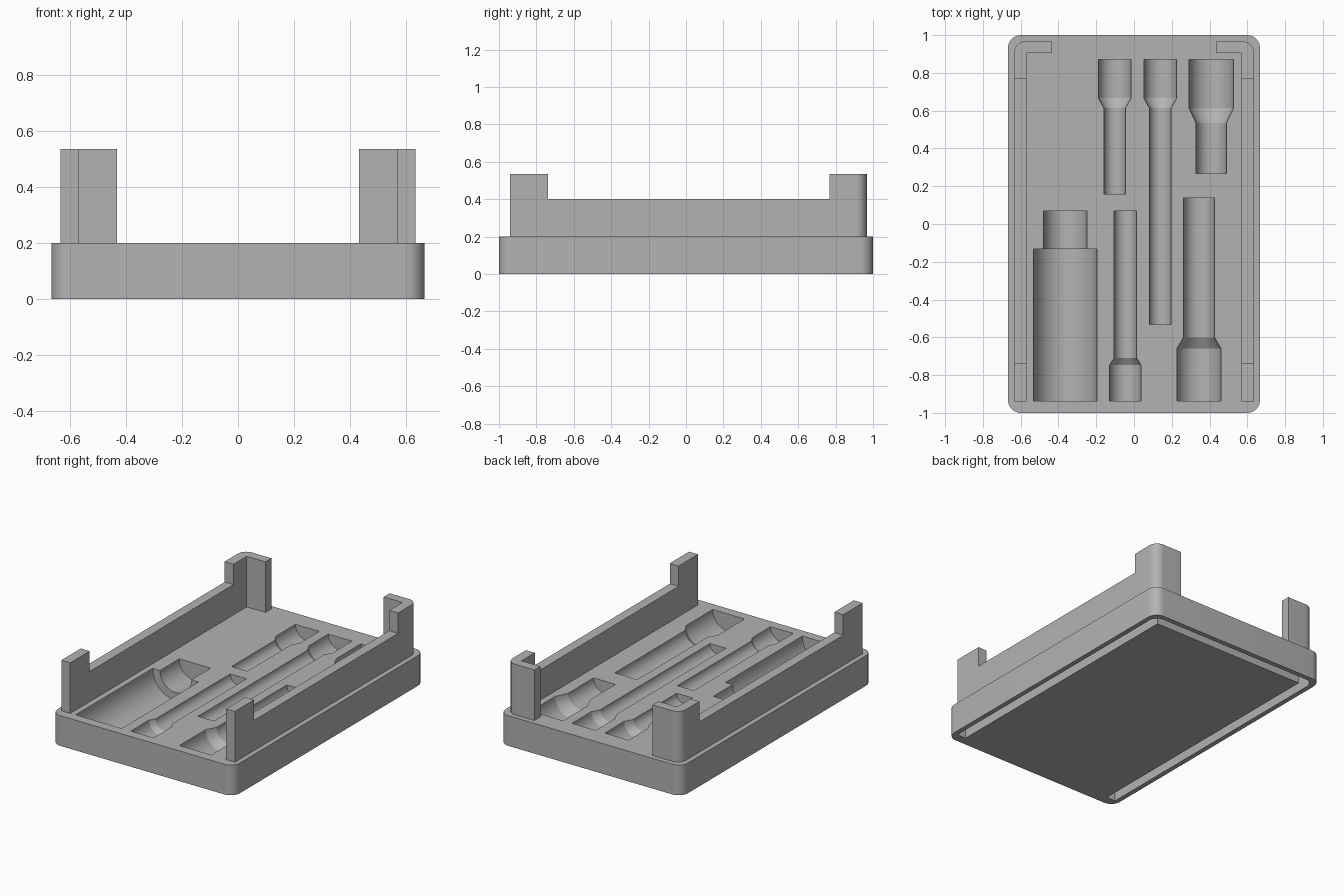
import bpy, bmesh, math

cube = bpy.data.objects.get("Cube")
if cube:
    bpy.data.objects.remove(cube, do_unlink=True)

grey = bpy.data.materials.new("plain grey")
grey.use_nodes = True
colour = (0.45, 0.45, 0.45, 1)
grey.diffuse_color = colour
grey.node_tree.nodes["Principled BSDF"].inputs["Base Color"].default_value = colour

BASE_TOP = 0.2
LEDGE = 0.4
POST_TOP = 0.535
GROOVE_DEPTH = 0.135
OUT_X, IN_X = 0.635, 0.57
FRONT_Y, BACK_Y, IN_Y = -0.94, 0.967, 0.905


def finish(name, bm):
    bmesh.ops.recalc_face_normals(bm, faces=bm.faces)
    mesh = bpy.data.meshes.new(name)
    bm.to_mesh(mesh)
    bm.free()
    obj = bpy.data.objects.new(name, mesh)
    obj.data.materials.append(grey)
    bpy.context.collection.objects.link(obj)
    return obj


def arc(cx, cy, r, start, steps=10):
    """Quarter circle, anticlockwise from the start angle in degrees."""
    angles = [math.radians(start + 90 * i / steps) for i in range(steps + 1)]
    return [(cx + r * math.cos(a), cy + r * math.sin(a)) for a in angles]


def prism(name, outline, z0, z1):
    bm = bmesh.new()
    face = bm.faces.new([bm.verts.new((x, y, z0)) for x, y in outline])
    top = bmesh.ops.extrude_face_region(bm, geom=[face])["geom"]
    verts = [v for v in top if isinstance(v, bmesh.types.BMVert)]
    bmesh.ops.translate(bm, vec=(0, 0, z1 - z0), verts=verts)
    return finish(name, bm)


def revolve(name, x, profile, segments=48):
    """Solid of revolution about a lengthwise axis in the tray's top surface."""
    bm = bmesh.new()
    rings = []
    for y, r in profile:
        angles = [2 * math.pi * i / segments for i in range(segments)]
        rings.append([bm.verts.new((x + r * math.cos(a), y, BASE_TOP + r * math.sin(a)))
                      for a in angles])
    for a, b in zip(rings, rings[1:]):
        for i in range(segments):
            j = (i + 1) % segments
            bm.faces.new((a[i], a[j], b[j], b[i]))
    bm.faces.new(rings[0])
    bm.faces.new(rings[-1])
    return finish(name, bm)


def apply(obj, mod):
    bpy.context.view_layer.objects.active = obj
    bpy.ops.object.modifier_apply(modifier=mod.name)


def cut(obj, cutter):
    mod = obj.modifiers.new("cut", "BOOLEAN")
    mod.operation = "DIFFERENCE"
    mod.solver = "EXACT"
    mod.object = cutter
    apply(obj, mod)
    bpy.data.objects.remove(cutter, do_unlink=True)


def smooth(obj):
    bpy.ops.object.select_all(action="DESELECT")
    obj.select_set(True)
    bpy.context.view_layer.objects.active = obj
    bpy.ops.object.shade_smooth_by_angle(angle=math.radians(25))


# Tray base with rounded corners
R = 0.068
HX, HY = 0.667, 1.0
outline = (arc(HX - R, HY - R, R, 0) + arc(R - HX, HY - R, R, 90)
           + arc(R - HX, R - HY, R, 180) + arc(HX - R, R - HY, R, 270))
tray = prism("tray_base", outline, 0, BASE_TOP)

# Tool pockets: centre x, then (y, radius) along the axis
pockets = [
    (-0.102, [(0.87, 0.087), (0.667, 0.087), (0.615, 0.058), (0.16, 0.058)]),
    (0.139, [(0.87, 0.087), (0.667, 0.087), (0.615, 0.058), (-0.533, 0.058)]),
    (0.409, [(0.87, 0.118), (0.614, 0.118), (0.534, 0.08), (0.268, 0.08)]),
    (-0.364, [(-0.937, 0.168), (-0.132, 0.168), (-0.132, 0.115), (0.07, 0.115)]),
    (-0.046, [(-0.937, 0.083), (-0.746, 0.083), (-0.71, 0.06), (0.07, 0.06)]),
    (0.344, [(-0.937, 0.117), (-0.66, 0.117), (-0.6, 0.082), (0.137, 0.082)]),
]
for x, profile in pockets:
    cut(tray, revolve("pocket_cutter", x, profile))

# Stacking groove underneath: both sides and the back
r = 0.06
corner = arc(OUT_X - r, BACK_Y - r, r, 0)
half = [(IN_X, IN_Y), (IN_X, FRONT_Y), (OUT_X, FRONT_Y)] + corner
groove = half + [(-x, y) for x, y in reversed(half)]
cut(tray, prism("groove_cutter", groove, -0.1, GROOVE_DEPTH))
smooth(tray)

# Side walls with raised front posts and wrapped back corners
hook = [(IN_X, FRONT_Y), (OUT_X, FRONT_Y)] + corner + [(0.433, BACK_Y), (0.433, IN_Y), (IN_X, IN_Y)]
walls = prism("side_walls", hook, BASE_TOP - 0.01, POST_TOP)
notch = [(0.5, -0.737), (0.7, -0.737), (0.7, 0.767), (0.5, 0.767)]
cut(walls, prism("notch_cutter", notch, LEDGE, 1))
mirror = walls.modifiers.new("mirror", "MIRROR")
mirror.use_axis[0] = True
apply(walls, mirror)
smooth(walls)
